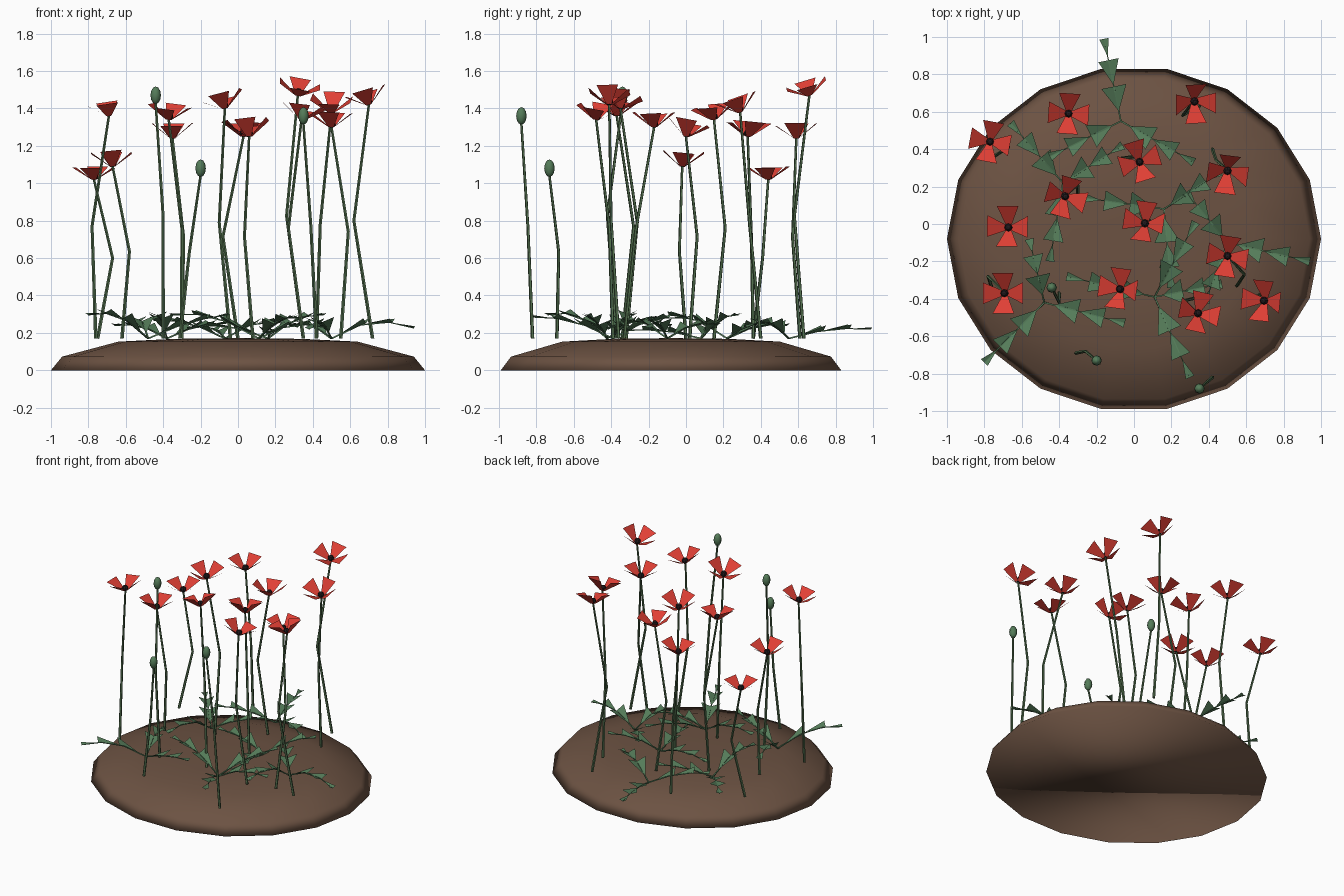
import bpy, bmesh, math, random
from mathutils import Vector, Matrix

if "Cube" in bpy.data.objects:
    bpy.data.objects.remove(bpy.data.objects["Cube"])

random.seed(4)


def material(name, rgb):
    m = bpy.data.materials.new(name)
    m.diffuse_color = (*rgb, 1)
    m.use_nodes = True
    m.node_tree.nodes["Principled BSDF"].inputs["Base Color"].default_value = m.diffuse_color
    return m


SOIL = material("soil", (0.15, 0.085, 0.055))
RED = material("petal_red", (0.75, 0.05, 0.035))
GREEN = material("leaf_green", (0.09, 0.2, 0.1))
STEM = material("stem_green", (0.09, 0.17, 0.08))
DARK = material("flower_dark", (0.015, 0.01, 0.012))


def finish(bm, name, mat):
    mesh = bpy.data.meshes.new(name)
    bm.to_mesh(mesh)
    bm.free()
    mesh.materials.append(mat)
    ob = bpy.data.objects.new(name, mesh)
    bpy.context.collection.objects.link(ob)
    return ob


def tube(bm, points, r0, r1, sides=5):
    """Thin tapering tube through the points."""
    rings = []
    for i, p in enumerate(points):
        d = (points[min(i + 1, len(points) - 1)] - points[max(i - 1, 0)]).normalized()
        u = d.orthogonal().normalized()
        v = d.cross(u)
        r = r0 + (r1 - r0) * i / (len(points) - 1)
        rings.append([bm.verts.new(p + r * (math.cos(a) * u + math.sin(a) * v))
                      for a in (math.tau * k / sides for k in range(sides))])
    for a, b in zip(rings, rings[1:]):
        for k in range(sides):
            n = (k + 1) % sides
            bm.faces.new((a[k], a[n], b[n], b[k]))
    bm.faces.new(rings[0][::-1])
    bm.faces.new(rings[-1])


# Soil mound: 18-sided smooth dome, closed underneath
bm = bmesh.new()
rings = []
for r, z in ((1.0, 0), (0.94, 0.073), (0.64, 0.153), (0.34, 0.168)):
    rings.append([bm.verts.new((r * math.cos(a), -0.08 + 0.924 * r * math.sin(a), z))
                  for a in (math.tau * k / 18 for k in range(18))])
for a, b in zip(rings, rings[1:]):
    for k in range(18):
        n = (k + 1) % 18
        bm.faces.new((a[k], a[n], b[n], b[k]))
top = bm.verts.new((0, -0.08, 0.172))
for k in range(18):
    bm.faces.new((rings[-1][k], rings[-1][(k + 1) % 18], top))
bm.faces.new(rings[0][::-1])
for f in bm.faces:
    f.smooth = True
finish(bm, "soil_mound", SOIL)

# Stem paths: base xy, bend xy, tip xyz (flowers also: tilt xy)
flowers = [
    (-.75, .36, -.67, .41, -.77, .44, 1.02, 0, 0),
    (-.30, .61, -.29, .57, -.35, .59, 1.24, 0, 0),
    (.35, .63, .26, .58, .32, .66, 1.47, .2, -.3),
    (0, .36, -.08, .35, .03, .33, 1.25, 0, .1),
    (.42, .40, .44, .34, .50, .29, 1.38, 0, -.35),
    (-.30, .15, -.30, .21, -.37, .15, 1.34, .1, -.1),
    (-.62, 0, -.58, -.035, -.67, -.02, 1.09, -.1, .1),
    (.08, .02, .035, .06, .06, 0, 1.25, -.1, .2),
    (-.76, -.34, -.78, -.28, -.69, -.37, 1.36, -.15, 0),
    (-.04, -.32, -.10, -.26, -.07, -.35, 1.40, -.25, .1),
    (.55, -.33, .59, -.27, .50, -.17, 1.30, 0, -.05),
    (.35, -.39, .27, -.41, .34, -.48, 1.34, .15, .15),
    (.72, -.36, .62, -.40, .70, -.41, 1.42, -.3, 0),
]
buds = [
    (-.40, -.37, -.40, -.42, -.44, -.34, 1.47),
    (-.31, -.69, -.26, -.68, -.20, -.73, 1.08),
    (.42, -.82, .39, -.845, .35, -.88, 1.36),
]

stems = bmesh.new()
petals = bmesh.new()
centres = bmesh.new()
for bx, by, mx, my, tx, ty, tz, ax, ay in flowers:
    tip = Vector((tx, ty, tz))
    tube(stems, [Vector((bx, by, .17)), Vector((mx, my, (tz + .18) / 2)), tip], .010, .007)
    # Four flared petals in a tilted cup
    up = Vector((ax, ay, 1)).normalized()
    turn = Vector((0, 0, 1)).rotation_difference(up).to_matrix().to_4x4()
    M = Matrix.Translation(tip) @ turn
    yaw = random.uniform(-.35, .35)
    for k in range(4):
        P = M @ Matrix.Rotation(yaw + k * math.pi / 2, 4, 'Z')
        lift = random.uniform(.06, .085)
        petals.faces.new([petals.verts.new(P @ Vector(c)) for c in (
            (.012, -.014, 0), (.108, -.058, lift), (.108, .058, lift), (.012, .014, 0))])
    bmesh.ops.create_uvsphere(centres, u_segments=8, v_segments=5, radius=.022,
                              matrix=M @ Matrix.Translation((0, 0, .018)))

# Closed buds
pods = bmesh.new()
for bx, by, mx, my, tx, ty, tz in buds:
    tip = Vector((tx, ty, tz))
    tube(stems, [Vector((bx, by, .17)), Vector((mx, my, (tz + .18) / 2)),
                 tip - Vector((0, 0, .04))], .010, .007)
    bmesh.ops.create_uvsphere(pods, u_segments=8, v_segments=6, radius=1,
                              matrix=Matrix.Translation(tip) @ Matrix.Diagonal((.028, .028, .047, 1)))
finish(stems, "flower_stems", STEM)
finish(petals, "petals", RED)
finish(centres, "flower_centres", DARK)
pod_ob = finish(pods, "buds", GREEN)
for p in pod_ob.data.polygons:
    p.use_smooth = True

# Ground leaves: clump centre -> frond tips
clumps = {
    (-.07, .55): [(-.16, .99), (.32, .33), (-.45, .36)],
    (-.38, .22): [(-.66, .54), (-.06, .42), (-.45, -.20)],
    (-.48, -.42): [(-.80, -.74), (-.05, -.53), (-.56, -.08)],
    (.11, -.39): [(.33, .01), (-.36, -.28), (.30, -.82), (.47, -.32)],
    (.16, .08): [(-.27, .14), (.46, .28), (.20, -.34)],
    (.50, -.10): [(.94, -.20), (.28, .17), (.38, -.42)],
}
leaves = bmesh.new()
for (cx, cy), tips in clumps.items():
    for x, y in tips:
        start, end = Vector((cx, cy, .17)), Vector((x, y, random.uniform(.21, .30)))
        peak = random.uniform(.02, .07)
        side = Vector((cy - y, x - cx, 0)).normalized()

        def along(t):
            return start.lerp(end, t) + Vector((0, 0, peak * math.sin(math.pi * t)))

        tube(leaves, [along(t) for t in (0, .35, .7, 1)], .006, .003, 4)
        # Folded leaflet pairs, shrinking towards the tip
        for t0, t1, w in ((.12, .42, .068), (.44, .74, .055), (.78, 1.0, .025)):
            a, m = along(t0), along(t1)
            raise_ = Vector((0, 0, w * .4))
            va, vm = leaves.verts.new(a), leaves.verts.new(m)
            vl = leaves.verts.new(m + side * w + raise_)
            vr = leaves.verts.new(m - side * w + raise_)
            leaves.faces.new((va, vm, vl))
            leaves.faces.new((va, vr, vm))
finish(leaves, "ground_leaves", GREEN)
